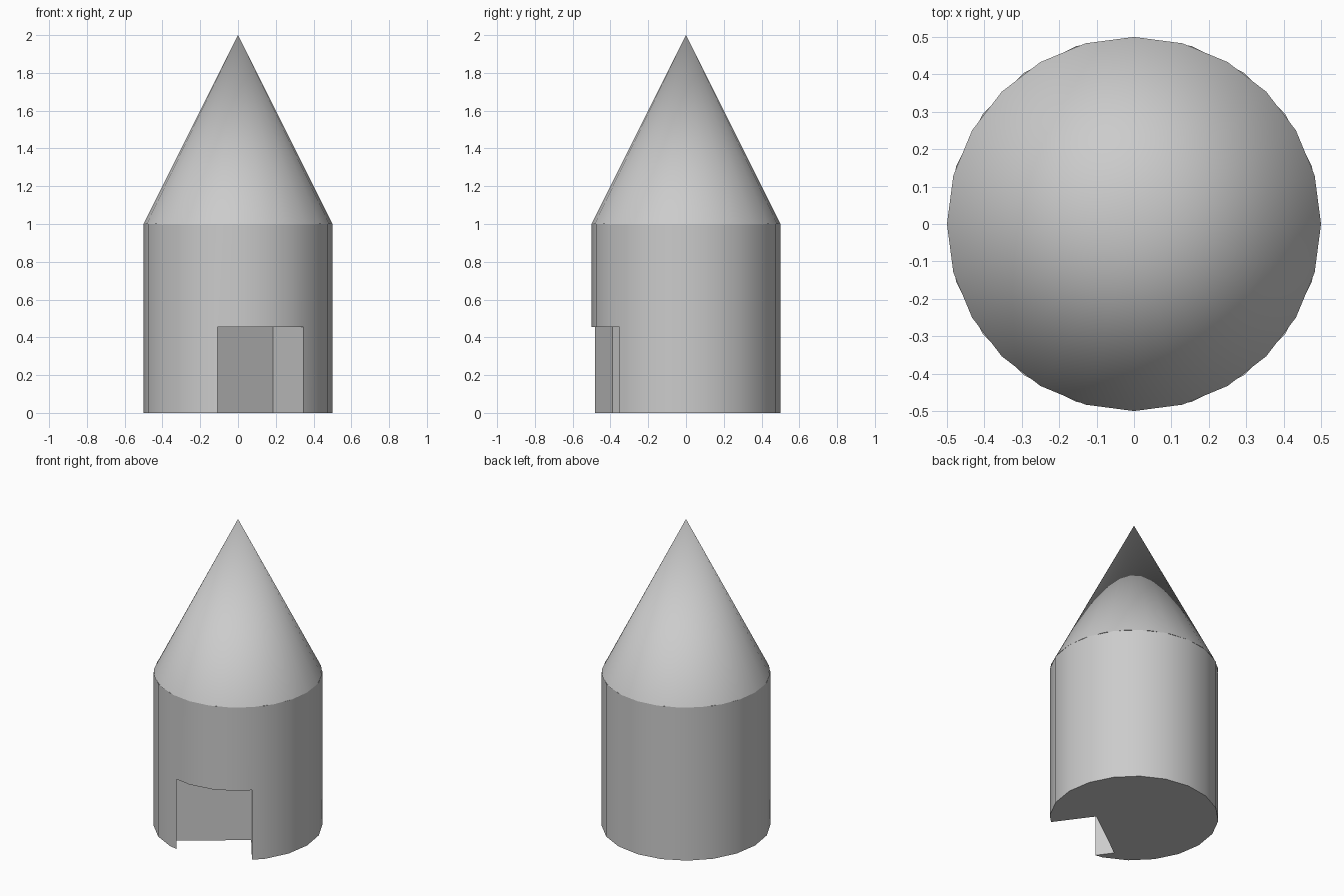
import bpy
import math
from mathutils import Vector

default_cube = bpy.data.objects.get("Cube")
if default_cube:
    bpy.data.objects.remove(default_cube, do_unlink=True)

RADIUS = 0.5
WALL_HEIGHT = 1.0
DOOR_HEIGHT = 0.455
DOOR_WIDTH = 0.445
DOOR_TURN = math.radians(36)

grey = bpy.data.materials.new("plain grey")
grey.use_nodes = True
colour = (0.6, 0.6, 0.6, 1)
grey.diffuse_color = colour
grey.node_tree.nodes["Principled BSDF"].inputs["Base Color"].default_value = colour


def finish(obj):
    """Give the part its colour and smooth its curved faces."""
    obj.data.materials.clear()
    obj.data.materials.append(grey)
    bpy.ops.object.select_all(action="DESELECT")
    obj.select_set(True)
    bpy.context.view_layer.objects.active = obj
    bpy.ops.object.shade_smooth_by_angle(angle=math.radians(30))


# Round tower wall
bpy.ops.mesh.primitive_cylinder_add(
    vertices=20, radius=RADIUS, depth=WALL_HEIGHT, location=(0, 0, WALL_HEIGHT / 2))
tower = bpy.context.object
tower.name = "tower_wall"

# Turned block that cuts the doorway recess; its back wall starts at back_corner
back_corner = Vector((-0.175, -0.39, 0))
along = Vector((math.cos(DOOR_TURN), math.sin(DOOR_TURN), 0))
outward = Vector((math.sin(DOOR_TURN), -math.cos(DOOR_TURN), 0))
depth = 0.6
centre = back_corner + along * DOOR_WIDTH / 2 + outward * depth / 2
bottom = -0.2
centre.z = (DOOR_HEIGHT + bottom) / 2
bpy.ops.mesh.primitive_cube_add(size=1, location=centre, rotation=(0, 0, DOOR_TURN))
cutter = bpy.context.object
cutter.name = "doorway_cutter"
cutter.scale = (DOOR_WIDTH, depth, DOOR_HEIGHT - bottom)
cutter.hide_render = True

cut = tower.modifiers.new("doorway", "BOOLEAN")
cut.operation = "DIFFERENCE"
cut.solver = "EXACT"
cut.object = cutter
bpy.context.view_layer.update()
bpy.ops.object.select_all(action="DESELECT")
tower.select_set(True)
bpy.context.view_layer.objects.active = tower
bpy.ops.object.modifier_apply(modifier=cut.name)
bpy.data.objects.remove(cutter, do_unlink=True)
finish(tower)

# Pointed roof
bpy.ops.mesh.primitive_cone_add(
    vertices=24, radius1=RADIUS, radius2=0, depth=1, location=(0, 0, WALL_HEIGHT + 0.5))
roof = bpy.context.object
roof.name = "cone_roof"
finish(roof)
